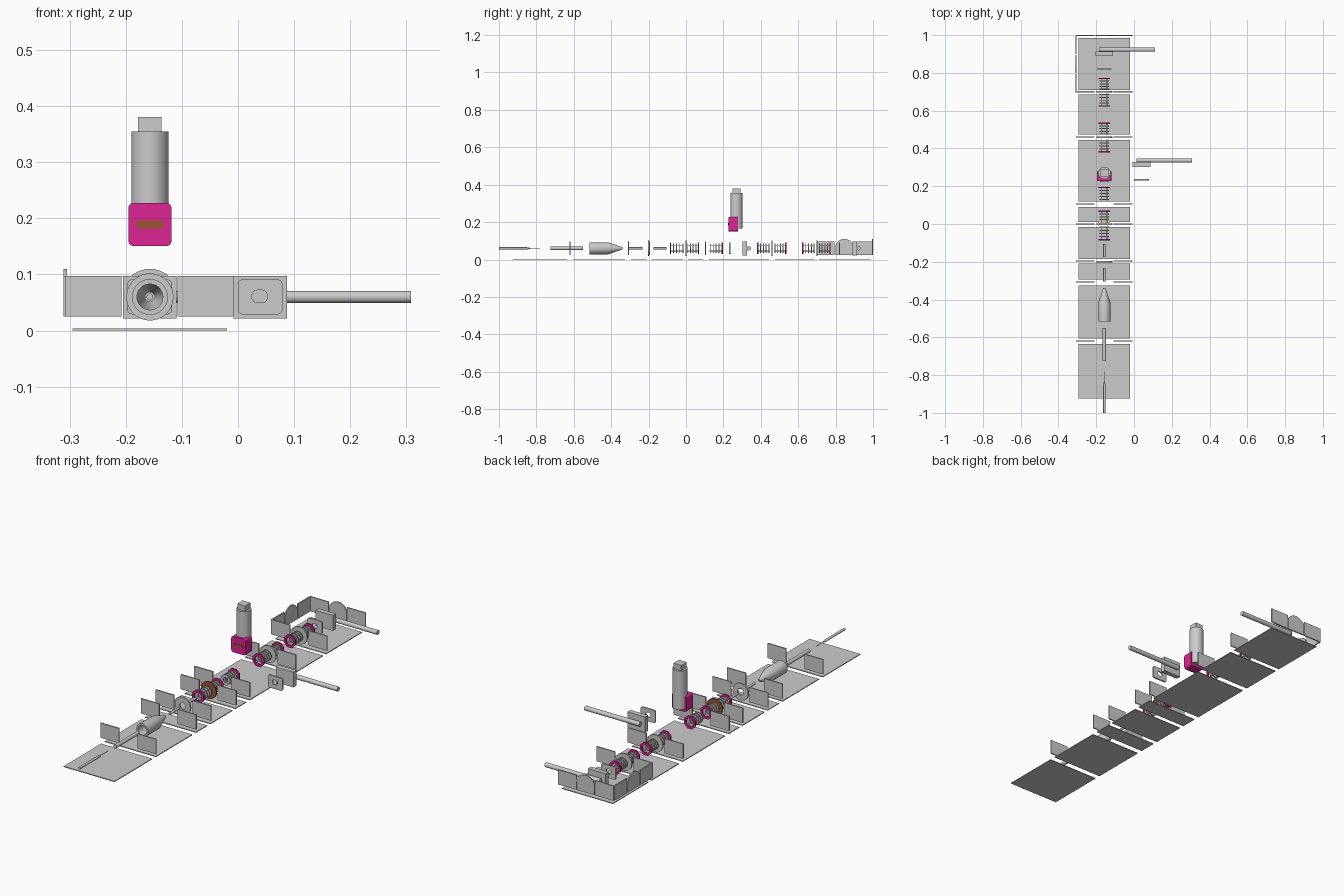
import bpy, bmesh, math

if "Cube" in bpy.data.objects:
    bpy.data.objects.remove(bpy.data.objects["Cube"])

AX, AZ = -0.157, 0.06          # beam axis


def material(name, rgb):
    m = bpy.data.materials.new(name)
    m.diffuse_color = (*rgb, 1)
    m.use_nodes = True
    m.node_tree.nodes["Principled BSDF"].inputs["Base Color"].default_value = m.diffuse_color
    return m


PINK = material("magenta", (0.73, 0.018, 0.3))
BROWN = material("copper", (0.32, 0.09, 0.03))


def loft(name, loops, wrap=False, mat=None, smooth=False):
    """Skin successive point loops; cap the ends, or wrap last to first."""
    bm = bmesh.new()
    rows = [[bm.verts.new(p) for p in lp] for lp in loops]
    n = len(rows[0])
    pairs = list(zip(rows, rows[1:])) + ([(rows[-1], rows[0])] if wrap else [])
    for a, b in pairs:
        for i in range(n):
            j = (i + 1) % n
            bm.faces.new((a[i], a[j], b[j], b[i]))
    if not wrap:
        bm.faces.new(rows[0])
        bm.faces.new(rows[-1])
    bmesh.ops.recalc_face_normals(bm, faces=bm.faces)
    me = bpy.data.meshes.new(name)
    bm.to_mesh(me)
    bm.free()
    ob = bpy.data.objects.new(name, me)
    bpy.context.collection.objects.link(ob)
    if mat:
        me.materials.append(mat)
    if smooth:
        bpy.context.view_layer.objects.active = ob
        bpy.ops.object.select_all(action='DESELECT')
        ob.select_set(True)
        bpy.ops.object.shade_smooth_by_angle()
    return ob


def lathe(name, profile, wrap=False, seg=40, mat=None, x=AX, z=AZ):
    """Profile of (radius, y) turned around the beam direction."""
    off = math.pi / seg
    loops = [[(x + r * math.cos(2 * math.pi * i / seg + off), y,
               z + r * math.sin(2 * math.pi * i / seg + off)) for i in range(seg)]
             for r, y in profile]
    return loft(name, loops, wrap, mat, seg > 12)


def rod(name, r, y0, y1, x=AX, z=AZ, seg=20):
    return lathe(name, [(r, y0), (r, y1)], seg=seg, x=x, z=z)


def ring(name, ro, ri, y, t, seg=40, mat=None):
    return lathe(name, [(ro, y - t / 2), (ro, y + t / 2), (ri, y + t / 2), (ri, y - t / 2)],
                 True, seg, mat)


def box(name, x0, x1, y0, y1, z0, z1, mat=None):
    base = [(x0, y0), (x1, y0), (x1, y1), (x0, y1)]
    return loft(name, [[(x, y, z) for x, y in base] for z in (z0, z1)], mat=mat)


def rounded(cx, cz, w, h, r, k=6):
    pts = []
    for q, (sx, sz) in enumerate([(1, 1), (-1, 1), (-1, -1), (1, -1)]):
        for i in range(k + 1):
            a = math.pi / 2 * (q + i / k)
            pts.append((cx + sx * (w / 2 - r) + r * math.cos(a),
                        cz + sz * (h / 2 - r) + r * math.sin(a)))
    return pts


def plate(name, outer, y0, y1, inner=None, mat=None):
    """Extrude an x-z outline along y, optionally with a hole."""
    loops = [[(x, y, z) for x, z in outer] for y in (y0, y1)]
    if inner:
        loops += [[(x, y, z) for x, z in inner] for y in (y1, y0)]
    return loft(name, loops, bool(inner), mat)


# floor panels
for y0, y1 in [(-0.925, -0.635), (-0.605, -0.325), (-0.295, -0.21), (-0.185, -0.015),
               (0.01, 0.09), (0.12, 0.445), (0.475, 0.685), (0.71, 0.985)]:
    box("floor_panel", -0.295, -0.02, y0, y1, 0.0, 0.004)

# pairs of divider walls
for y in (-0.62, -0.308, -0.195, 0.0, 0.105, 0.46, 0.70, 0.997):
    for x in (-0.308, -0.108):
        box("divider_wall", x, x + 0.1, y - 0.003, y + 0.003, 0.025, 0.097)

# left side walls of the rear bay
for y0 in (0.70, 0.90):
    box("side_wall", -0.311, -0.305, y0, y0 + 0.095, 0.025, 0.097)

# arched doors on back and left
arch = [(-0.047, -0.035), (0.047, -0.035)]
arch += [(0.05 * math.cos(math.pi * (0.1 + 0.8 * i / 16)), 0.05 * math.sin(math.pi * (0.1 + 0.8 * i / 16)))
         for i in range(17)]
plate("back_arch", [(AX + u, AZ + v) for u, v in arch], 0.994, 1.0)
loft("side_arch", [[(x, 0.847 + u, AZ + v) for u, v in arch] for x in (-0.311, -0.305)])

# front needle and rods on the axis
lathe("needle", [(0.006, -1.0), (0.006, -0.85), (0.0015, -0.83), (0.0015, -0.78)], seg=20)
rod("feed_rod", 0.009, -0.725, -0.55)
rod("guide_rod", 0.006, -0.305, -0.232)
rod("guide_rod", 0.006, -0.175, -0.105)

# hollow nozzle
lathe("nozzle", [(0.032, -0.515), (0.032, -0.415), (0.006, -0.34), (0.003, -0.345),
                 (0.009, -0.38), (0.023, -0.43), (0.023, -0.515)], True)

# large discs set in the walls
for y, mat in ((-0.2, None), (0.0, BROWN), (0.46, None), (0.70, None)):
    ring("wall_disc", 0.042, 0.016, y, 0.007, mat=mat)

# lens stacks: octagonal end ring, thin discs and tie rods
for end, tip in ((-0.083, -0.012), (0.067, 0.005), (0.193, 0.125), (0.383, 0.448),
                 (0.533, 0.472), (0.625, 0.69), (0.77, 0.71)):
    ring("lens_end_ring", 0.033, 0.021, end, 0.007, 8, PINK)
    d = tip - end
    for i in range(1, 5):
        ring("lens_disc", 0.026, 0.012, end + d * i / 4.3, 0.005, 32)
    for sx in (-1, 1):
        for sz in (-1, 1):
            rod("tie_rod", 0.002, min(end, tip), max(end, tip),
                AX + sx * 0.014, AZ + sz * 0.014, 8)

# two side probes: slotted plate, block and long rod
for dx, dy in ((0, 0), (-0.197, 0.587)):
    cx = 0.0395 + dx
    plate("slotted_plate", rounded(cx, AZ, 0.079, 0.062, 0.008), 0.230 + dy, 0.237 + dy,
          rounded(cx - 0.001, AZ + 0.001, 0.027, 0.022, 0.009))
    box("probe_block", cx - 0.0475, cx + 0.0475, 0.303 + dy, 0.327 + dy, 0.022, 0.097)
    circ = [(2 * math.pi * i / 28) for i in range(28)]
    loft("probe_rod", [[(x + dx, 0.336 + dy + 0.011 * math.cos(a), AZ + 0.011 * math.sin(a))
                        for a in circ] for x in (0.012, 0.308)], smooth=True)

# upright tower with cap, magenta housing and copper slot
TY = 0.27
loft("tower_cylinder", [[(AX + 0.033 * math.cos(2 * math.pi * i / 48),
                          TY + 0.033 * math.sin(2 * math.pi * i / 48), z) for i in range(48)]
                        for z in (0.165, 0.355)], smooth=True)
box("tower_cap", AX - 0.021, AX + 0.021, TY - 0.021, TY + 0.021, 0.354, 0.381)
plate("tower_housing", rounded(AX, 0.189, 0.077, 0.077, 0.01), 0.227, 0.277, mat=PINK)
box("copper_slot", AX - 0.024, AX + 0.024, 0.2255, 0.24, 0.182, 0.196, BROWN)
